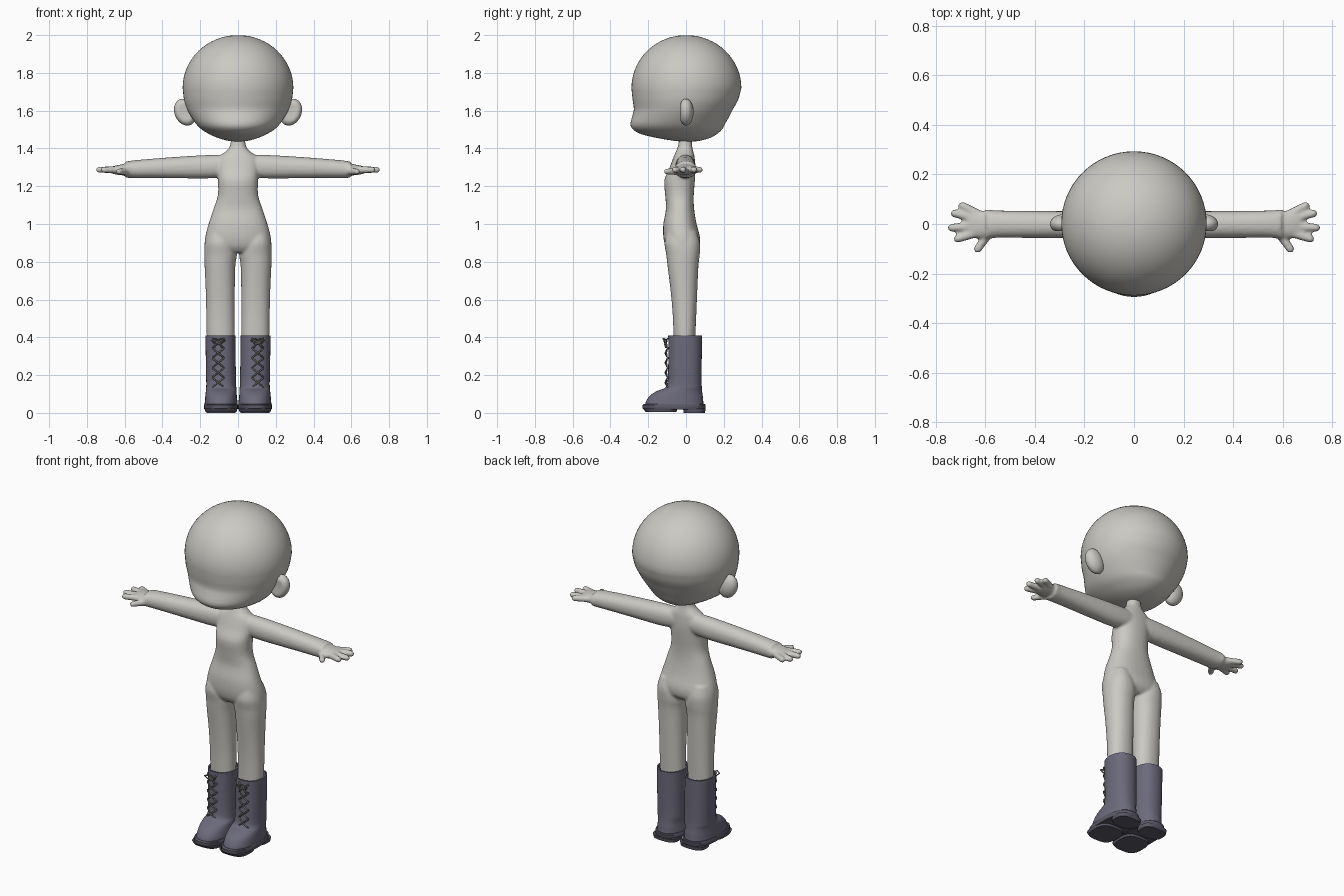
import bpy, bmesh, math
from mathutils import Vector, Matrix

if "Cube" in bpy.data.objects:
    bpy.data.objects.remove(bpy.data.objects["Cube"])


def material(name, rgb):
    m = bpy.data.materials.new(name)
    m.diffuse_color = (*rgb, 1)
    m.use_nodes = True
    m.node_tree.nodes["Principled BSDF"].inputs["Base Color"].default_value = m.diffuse_color
    return m


SKIN = material("warm grey", (0.60, 0.585, 0.55))
BOOT = material("slate boot", (0.150, 0.145, 0.20))
SOLE = material("dark sole", (0.10, 0.097, 0.13))
LACE = material("lace grey", (0.21, 0.20, 0.19))


def smooth_rings(rings, steps):
    """Catmull-Rom interpolation between control rings."""
    out = []
    for i in range(len(rings) - 1):
        p = [rings[max(0, min(len(rings) - 1, i + k))] for k in (-1, 0, 1, 2)]
        for j in range(steps):
            t = j / steps
            out.append([0.5 * (2 * b + (c - a) * t + (2 * a - 5 * b + 4 * c - d) * t * t
                        + (3 * b - a - 3 * c + d) * t ** 3) for a, b, c, d in zip(*p)])
    return out + [list(rings[-1])]


def loft(bm, rings, axis="z", n=32, power=2.0, steps=3, s=1, cap_end=True):
    """Rings are (along, a0, a1, b0, b1): superellipses in the two other axes."""
    if steps > 1:
        rings = smooth_rings(rings, steps)
    loops, new = [], []
    for h, a0, a1, b0, b1 in rings:
        loop = []
        for k in range(n):
            t = 2 * math.pi * k / n
            c, d = math.cos(t), math.sin(t)
            a = (a0 + a1) / 2 + (a1 - a0) / 2 * math.copysign(abs(c) ** (2 / power), c)
            b = (b0 + b1) / 2 + (b1 - b0) / 2 * math.copysign(abs(d) ** (2 / power), d)
            co = (a * s, b, h) if axis == "z" else (h * s, a, b)
            loop.append(bm.verts.new(co))
        loops.append(loop)
    for l0, l1 in zip(loops, loops[1:]):
        for k in range(n):
            m = (k + 1) % n
            new.append(bm.faces.new((l0[k], l0[m], l1[m], l1[k])))
    new.append(bm.faces.new(loops[0]))
    if cap_end:
        new.append(bm.faces.new(loops[-1]))
    bmesh.ops.recalc_face_normals(bm, faces=new)


def finish(name, bm, mat, angle=50):
    me = bpy.data.meshes.new(name)
    bm.to_mesh(me)
    bm.free()
    me.materials.append(mat)
    me.shade_smooth()
    me.set_sharp_from_angle(angle=math.radians(angle))
    ob = bpy.data.objects.new(name, me)
    bpy.context.collection.objects.link(ob)
    return ob


# Head: round skull, slight brow dip, forward muzzle, flat chin
bm = bmesh.new()
skull = []
for i in range(1, 17):
    a = math.pi / 2 * i / 16
    r = 0.293 * math.sin(a)
    skull.append((1.72 + 0.28 * math.cos(a), -r, r, -r * 0.985, r))
jaw = [(1.72, .293, -.289, .293), (1.66, .286, -.283, .277), (1.61, .270, -.276, .250),
       (1.575, .252, -.283, .232), (1.53, .222, -.294, .207), (1.50, .192, -.280, .190),
       (1.475, .150, -.235, .162), (1.455, .105, -.150, .125), (1.440, .050, -.060, .070),
       (1.436, .010, -.010, .020)]
jaw = smooth_rings([(z, -w, w, f, b) for z, w, f, b in jaw], 3)
loft(bm, skull + jaw[1:], n=64, power=2.0, steps=1)
finish("head", bm, SKIN, 80)

# Ears: tilted ovals with a shallow front hollow
for s in (-1, 1):
    bm = bmesh.new()
    bmesh.ops.create_uvsphere(bm, u_segments=28, v_segments=18, radius=1)
    for v in bm.verts:
        x, y, z = v.co
        if y < 0:
            y += 0.35 * max(0, 1 - (x * x + z * z) / 0.5)
        v.co = (s * (0.280 + 0.058 * x + 0.012 * z), y * 0.040, 1.592 + 0.071 * z)
    bmesh.ops.recalc_face_normals(bm, faces=bm.faces)
    finish("ear", bm, SKIN, 80)

# Body: torso, legs, arms and hands fused into one smooth skin
bm = bmesh.new()
torso = [(1.47, .036, -.033, .030), (1.41, .043, -.043, .033), (1.38, .070, -.055, .040),
         (1.35, .105, -.068, .046), (1.29, .110, -.090, .050), (1.23, .106, -.115, .047),
         (1.15, .107, -.110, .041), (1.08, .130, -.106, .043), (1.00, .156, -.120, .056),
         (.93, .174, -.120, .074), (.88, .176, -.108, .070), (.85, .160, -.085, .045)]
loft(bm, [(z, -w, w, f, b) for z, w, f, b in torso], power=2.3)
leg = [(.96, .04, .160, -.10, .055), (.90, .018, .176, -.114, .074), (.84, .006, .179, -.105, .073),
       (.78, .014, .177, -.098, .066), (.65, .017, .171, -.082, .060), (.53, .018, .168, -.071, .055),
       (.41, .018, .166, -.066, .050), (.28, .022, .160, -.062, .046)]
arm = [(.04, -.050, .045, 1.255, 1.365), (.14, -.056, .050, 1.242, 1.366),
       (.30, -.057, .052, 1.242, 1.357), (.45, -.056, .053, 1.243, 1.346),
       (.56, -.056, .055, 1.243, 1.336), (.595, -.063, .060, 1.246, 1.330)]
palm = [(.57, -.052, .052, 1.258, 1.322), (.62, -.058, .054, 1.258, 1.315),
        (.655, -.055, .060, 1.264, 1.308), (.675, -.048, .055, 1.270, 1.302)]
fingers = [((.63, .040), (.692, .074)), ((.64, .022), (.724, .043)),
           ((.64, -.010), (.735, -.015)), ((.64, -.036), (.712, -.060)),
           ((.595, -.050), (.630, -.101))]
for s in (-1, 1):
    loft(bm, leg, s=s, power=2.2)
    loft(bm, arm, axis="x", s=s, power=2.2)
    loft(bm, palm, axis="x", s=s, power=2.3)
    for p, q in fingers:
        z = 1.278 if p[0] < .6 else 1.287
        a, b = Vector((p[0] * s, p[1], z)), Vector((q[0] * s, q[1], z))
        d = b - a
        rot = Matrix.Translation((a + b) / 2) @ d.to_track_quat('Z', 'Y').to_matrix().to_4x4()
        bmesh.ops.create_cone(bm, cap_ends=True, segments=16, radius1=.019, radius2=.0165,
                              depth=d.length, matrix=rot)
        bmesh.ops.create_icosphere(bm, subdivisions=2, radius=.0168, matrix=Matrix.Translation(b))
body = finish("body", bm, SKIN)
mod = body.modifiers.new("fuse", 'REMESH')
mod.mode, mod.voxel_size, mod.use_smooth_shade = 'VOXEL', 0.007, True
mod = body.modifiers.new("soften", 'SMOOTH')
mod.factor, mod.iterations = 0.5, 6


def lace(name, points, s):
    cu = bpy.data.curves.new(name, 'CURVE')
    cu.dimensions, cu.bevel_depth, cu.bevel_resolution = '3D', 0.0042, 1
    cu.use_fill_caps = True
    sp = cu.splines.new('POLY')
    sp.points.add(len(points) - 1)
    for pt, (x, y, z) in zip(sp.points, points):
        pt.co = (x * s, y, z, 1)
    cu.materials.append(LACE)
    bpy.context.collection.objects.link(bpy.data.objects.new(name, cu))


# Boots: open shaft running into a rounded toe
shaft = [(.03, .003, .177, -.218, .096), (.055, .003, .176, -.214, .092), (.08, .005, .174, -.200, .090),
         (.10, .007, .172, -.180, .087), (.118, .008, .170, -.148, .085), (.132, .009, .169, -.112, .084),
         (.16, .010, .168, -.098, .083), (.25, .012, .170, -.094, .083), (.41, .014, .172, -.094, .085)]
inner = [(.41, .022, .164, -.086, .077), (.32, .022, .164, -.084, .075)]
for s in (-1, 1):
    bm = bmesh.new()
    loft(bm, smooth_rings(shaft, 3) + inner, n=40, power=2.25, steps=1, s=s)
    finish("boot", bm, BOOT)

    # Sole: continuous welt with separate toe tread and heel block
    bm = bmesh.new()
    loft(bm, [(.018, .002, .178, -.224, .100), (.024, 0, .180, -.230, .104),
              (.042, 0, .180, -.230, .104), (.046, .003, .177, -.225, .100)],
         n=40, power=2.5, steps=1, s=s)
    finish("welt", bm, SOLE, 40)
    bm = bmesh.new()
    loft(bm, [(.006, .008, .172, -.215, -.050), (.022, .003, .177, -.226, -.045)],
         n=40, power=3, steps=1, s=s)
    loft(bm, [(0, .014, .166, -.012, .100), (.022, .010, .170, -.016, .104)],
         n=40, power=3, steps=1, s=s)
    finish("tread", bm, SOLE, 40)

    # Laces: crossed rows with a rung above and a loose bow
    for i in range(5):
        z = .135 + i * .052
        for side in (-1, 1):
            lace("lace_cross", [(.105 - side * .030, -.092, z), (.105 - side * .026, -.100, z + .005),
                                (.105, -.107 - side * .003, z + .026),
                                (.105 + side * .026, -.100, z + .047),
                                (.105 + side * .030, -.092, z + .052)], s)
    for side in (-1, 1):
        lace("lace_bow", [(.105, -.102, .385), (.105 + side * .018, -.122, .394),
                          (.105 + side * .036, -.116, .384), (.105 + side * .020, -.112, .370),
                          (.105, -.102, .382)], s)
        lace("lace_end", [(.105, -.102, .384), (.105 + side * .014, -.112, .362),
                          (.105 + side * .020, -.106, .345)], s)
